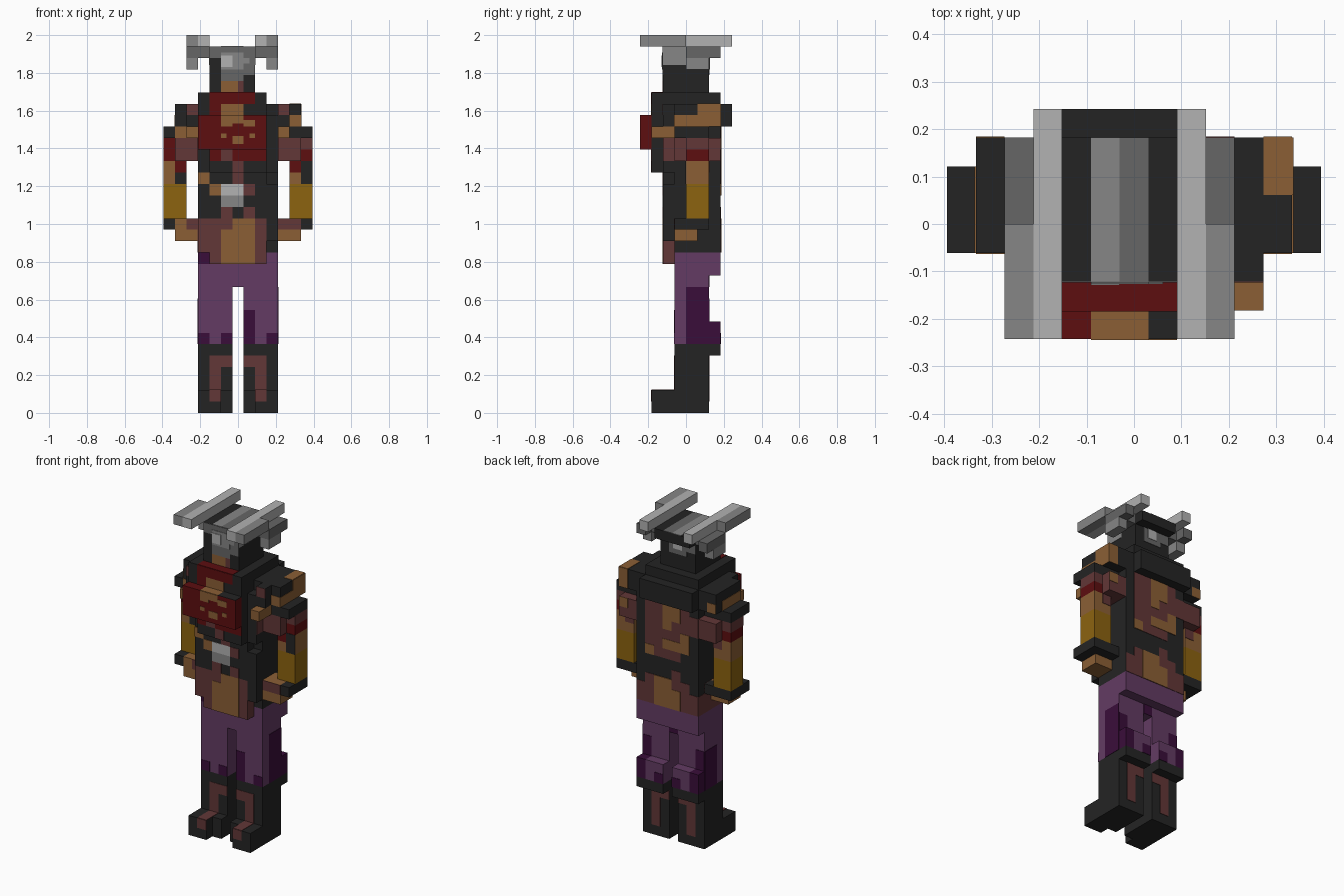
import bpy
import bmesh
from mathutils import Matrix, Vector

if "Cube" in bpy.data.objects:
    bpy.data.objects.remove(bpy.data.objects["Cube"])

V = 2 / 33          # size of one block
MID = 13            # body mirror: x -> MID - x
HEAD = 12           # head mirror


def material(name, *srgb):
    col = [((c / 255 + 0.055) / 1.055) ** 2.4 for c in srgb] + [1]
    m = bpy.data.materials.new(name)
    m.use_nodes = True
    m.diffuse_color = col
    m.node_tree.nodes["Principled BSDF"].inputs["Base Color"].default_value = col
    return m


black = material("black cloth", 36, 36, 36)
red = material("dark red", 93, 14, 16)
tan = material("tan", 139, 95, 53)
ochre = material("ochre", 140, 99, 16)
brown = material("red brown", 98, 55, 55)
purple = material("purple", 99, 59, 99)
plum = material("deep plum", 58, 13, 58)
dark_gray = material("dark gray", 102, 102, 102)
mid_gray = material("mid gray", 134, 134, 134)
light_gray = material("light gray", 178, 178, 178)


def build(name, boxes, mat):
    """One object from boxes given as block ranges (x, y, z)."""
    bm = bmesh.new()
    for ranges in boxes:
        lo = Vector([min(r) for r in ranges])
        hi = Vector([max(r) for r in ranges])
        c = (lo + hi) / 2 - Vector((MID / 2, 4, 0))
        bmesh.ops.create_cube(bm, size=1, matrix=Matrix.Translation(c * V)
                              @ Matrix.Diagonal(((hi - lo) * V).to_4d()))
    me = bpy.data.meshes.new(name)
    bm.to_mesh(me)
    bm.free()
    me.materials.append(mat)
    ob = bpy.data.objects.new(name, me)
    bpy.context.collection.objects.link(ob)


def box(name, x, y, z, mat, mirror=None):
    if mirror is None:
        build(name, [(x, y, z)], mat)
    else:
        build(name + "_left", [(x, y, z)], mat)
        build(name + "_right", [([mirror - i for i in x], y, z)], mat)


def paint(name, side, at, rects, mat, layer=1):
    """Thin plates on a face: side is front, back, left, right or top."""
    out = -1 if side in ("front", "right") else 1
    d = (at, at + out * 0.04 * layer)
    boxes = []
    for a, b, c, e in rects:
        if side in ("front", "back"):
            boxes.append(((a, b), d, (c, e)))
        elif side == "top":
            boxes.append(((a, b), (c, e), d))
        else:
            boxes.append((d, (a, b), (c, e)))
    build(name, boxes, mat)


# Boots
box("boot", (7, 10), (3, 6), (0, 6), black, MID)
box("boot_toe", (7, 10), (2, 3), (0, 2), black, MID)
box("boot_toe_tip", (8, 10), (1, 2), (0, 2), black, MID)
box("boot_cuff", (7, 10), (6, 7), (5, 6), black, MID)
stripes = [(4, 6, 4, 5), (7, 9, 4, 5), (4, 5, 2, 4), (8, 9, 2, 4)]
paint("boot_stripe_front", "front", 3, stripes, brown)
paint("boot_stripe_back", "back", 6, stripes + [(4, 5, 1, 2), (8, 9, 1, 2)], brown)
paint("toe_stripe_top", "top", 2, [(4, 5, 1, 3), (8, 9, 1, 3)], brown)
paint("toe_stripe_front", "front", 1, [(4, 5, 1, 2), (8, 9, 1, 2)], brown)

# Trousers
box("trouser_leg", (7, 10), (3, 6), (6, 11), purple, MID)
box("calf", (7, 9), (6, 7), (6, 8), purple, MID)
box("calf_outside", (9, 10), (6, 7), (6, 8), plum, MID)
box("hips", (3, 10), (3, 6), (11, 14), purple)
box("seat", (3, 10), (6, 7), (12, 14), purple)
paint("trouser_shade_front", "front", 3,
      [(3, 4, 6, 7), (5, 6, 6, 7), (7, 8, 6, 9), (9, 10, 6, 7), (3, 4, 13, 14)], plum)
paint("trouser_shade_left", "left", 10, [(4, 6, 6, 11)], plum)
paint("trouser_shade_right", "right", 3, [(4, 6, 6, 10)], plum)
paint("trouser_shade_back", "back", 6, [(9, 10, 8, 10), (3, 4, 8, 10), (6, 7, 11, 12)], plum)
paint("calf_shade", "back", 7, [(7, 8, 6, 7), (5, 6, 6, 7)], plum)

# Waist with front flap and pouch
box("torso_lower", (3, 10), (3, 7), (14, 21), black)
box("front_flap", (4, 9), (2, 3), (13, 17), brown)
box("front_flap_edge", (3, 4), (2, 3), (14, 17), brown)
box("belly", (3, 9), (2, 3), (17, 21), black)
box("pouch", (9, 10), (2, 3), (15, 20), black)
paint("flap_pattern", "front", 2,
      [(5, 8, 13, 15), (6, 8, 15, 17), (5, 6, 15, 16)], tan)
paint("belly_brown", "front", 2,
      [(5, 6, 17, 18), (7, 8, 17, 18), (7, 8, 19, 20), (6, 7, 20, 21)], brown)
paint("belly_tan", "front", 2, [(4, 5, 19, 20), (3, 4, 20, 21)], tan)
paint("buckle_top", "front", 2, [(5, 7, 19, 20)], light_gray)
paint("buckle_base", "front", 2, [(5, 7, 18, 19)], mid_gray)
paint("waist_side_right", "right", 3, [(3, 7, 14, 16), (4, 6, 16, 17)], brown)

# Chest
box("torso_upper", (3, 10), (2, 7), (21, 26), black)
box("chest_base", (4, 9), (1, 2), (21, 26), black)
box("chest_plate", (3, 9), (0, 1), (23, 26), red)
box("chest_plate_side", (3, 4), (1, 2), (23, 26), red)
paint("chest_trim_red", "front", 1, [(4, 5, 22, 23), (6, 9, 22, 23)], red)
paint("chest_trim_brown", "front", 1, [(5, 6, 22, 23), (6, 7, 21, 22)], brown)
paint("chest_pattern", "front", 0,
      [(5, 7, 25.3, 26), (5, 6, 25, 26), (7, 8, 25, 25.6), (6, 7, 23.5, 24.2),
       (5, 5.5, 24, 24.4), (7.5, 8, 24, 24.4)], tan)
paint("chest_top_tan", "top", 26, [(5, 7, 0, 1)], tan)
paint("chest_top_black", "top", 26, [(7, 9, 0, 1)], black)
paint("torso_side_left", "left", 10, [(2, 7, 22, 24)], brown)
paint("torso_side_right", "right", 3, [(2, 7, 22, 24)], brown)

# Back pattern
paint("back_panel", "back", 7,
      [(4, 9, 20, 25), (5, 8, 19, 20), (3, 4, 22, 24)], brown)
paint("back_panel_tan", "back", 7,
      [(5, 7, 23, 25), (6, 7, 22, 23), (5, 7, 20, 21), (4, 5, 20, 22), (8, 9, 19, 20)],
      tan, layer=2)
paint("back_waist", "back", 7, [(3, 10, 14, 16), (4, 9, 16, 17), (5, 6, 17, 18)], brown)
paint("back_waist_tan", "back", 7, [(5, 8, 14, 16), (6, 8, 16, 17)], tan, layer=2)

# Collar
box("collar_base", (3, 9), (1, 7), (26, 27), black)
box("collar_back", (3, 9), (7, 8), (25, 27), black)
box("collar", (3, 9), (1, 7), (27, 28), black)
paint("collar_front", "front", 1, [(4, 8, 27, 28), (4, 5, 26, 27)], red)
paint("collar_top", "top", 28, [(4, 8, 1, 2)], red)
paint("collar_tan", "front", 1, [(5, 7, 26, 27)], tan)

# Shoulders
box("shoulder", (9, 12), (3, 7), (25, 27), black, MID)
box("shoulder_front", (10, 11), (2, 3), (25, 27), black, MID)
box("shoulder_knob", (10, 11), (1, 3), (24, 25), tan, MID)
paint("shoulder_patch", "front", 2, [(2, 3, 26, 27), (10, 11, 26, 27)], brown)
paint("shoulder_front_tan", "front", 3, [(11, 12, 25, 26)], tan)
paint("shoulder_top_tan", "top", 27, [(11, 12, 5, 7)], tan)
paint("shoulder_side_left", "left", 12, [(3, 7, 25, 26), (5, 7, 26, 27)], tan)
paint("shoulder_side_right", "right", 1, [(3, 6, 25, 26)], tan)
paint("shoulder_back_tan", "back", 7, [(11, 12, 25, 27), (1, 2, 25, 26)], tan)

# Arms
box("upper_arm_top", (10, 13), (3, 6), (24, 25), black, MID)
box("upper_arm_inner", (10, 12), (3, 7), (22, 24), brown, MID)
box("upper_arm_outer", (12, 13), (4, 6), (23, 24), brown, MID)
box("arm_band", (12, 13), (4, 6), (22, 23), red, MID)
box("elbow", (11, 13), (4, 6), (20, 22), tan, MID)
box("forearm", (11, 13), (4, 6), (17, 20), ochre, MID)
box("wrist", (12, 13), (3, 6), (16, 17), black, MID)
box("hand_back", (10, 12), (5, 6), (16, 17), black, MID)
box("hand", (10, 12), (3, 5), (15, 17), tan, MID)
paint("arm_cap_tan", "front", 3, [(1, 2, 24, 25)], tan)
paint("arm_outer_red", "front", 4, [(0, 1, 23, 24), (1, 2, 21, 22), (11, 12, 21, 22)], red)
paint("elbow_black", "front", 4, [(1, 2, 20, 21), (12, 13, 20, 22)], black)
paint("hand_patch", "front", 3, [(10, 12, 16, 17), (2, 3, 16, 17)], brown)
paint("elbow_back", "back", 6, [(11, 12, 21, 22), (1, 2, 21, 22)], brown)
paint("arm_back_tan", "back", 7, [(11, 12, 23, 24)], tan)

# Head
box("head", (4, 8), (2, 6), (28, 32), black)
box("head_crest", (4, 8), (6, 7), (31, 32), black)
paint("brow", "front", 2, [(4, 8, 31, 32), (5, 8, 30, 31), (5, 7, 29, 30),
                           (7, 8, 29.5, 30)], dark_gray)
paint("brow_mid", "front", 2, [(5, 7, 30, 31.5), (7, 7.5, 30.5, 31)], mid_gray, layer=2)
paint("brow_light", "front", 2, [(5, 6, 30.2, 31.2)], light_gray, layer=3)
paint("chin", "front", 2, [(5, 6.5, 28, 29)], tan)
paint("chin_side", "front", 2, [(6.5, 7, 28, 29)], brown)
paint("temple_left", "left", 8, [(2, 4, 30.4, 32), (4, 6, 31, 32)], mid_gray)
paint("temple_right", "right", 4, [(2, 4, 30.4, 32), (4, 6, 31, 32)], mid_gray)
paint("crown_mid", "top", 32, [(5, 6, 2, 7)], mid_gray)
paint("crown_dark", "top", 32, [(6, 7, 2, 7)], dark_gray)
paint("nape", "back", 6, [(5, 7, 29.5, 31), (4, 5, 30, 31)], dark_gray)
paint("nape_light", "back", 6, [(5.5, 6.5, 30, 31)], light_gray, layer=2)

# Horns
box("horn_bar", (8, 9), (0, 8), (32, 33), light_gray, HEAD)
box("horn_edge", (9, 10), (0, 4), (32, 33), mid_gray, HEAD)
box("horn_rear", (9, 10), (4, 7), (31, 32), dark_gray, HEAD)
box("horn_root", (8, 9), (4, 6), (31, 32), dark_gray, HEAD)
box("horn_tip", (9, 10), (4, 6), (30, 31), mid_gray, HEAD)
